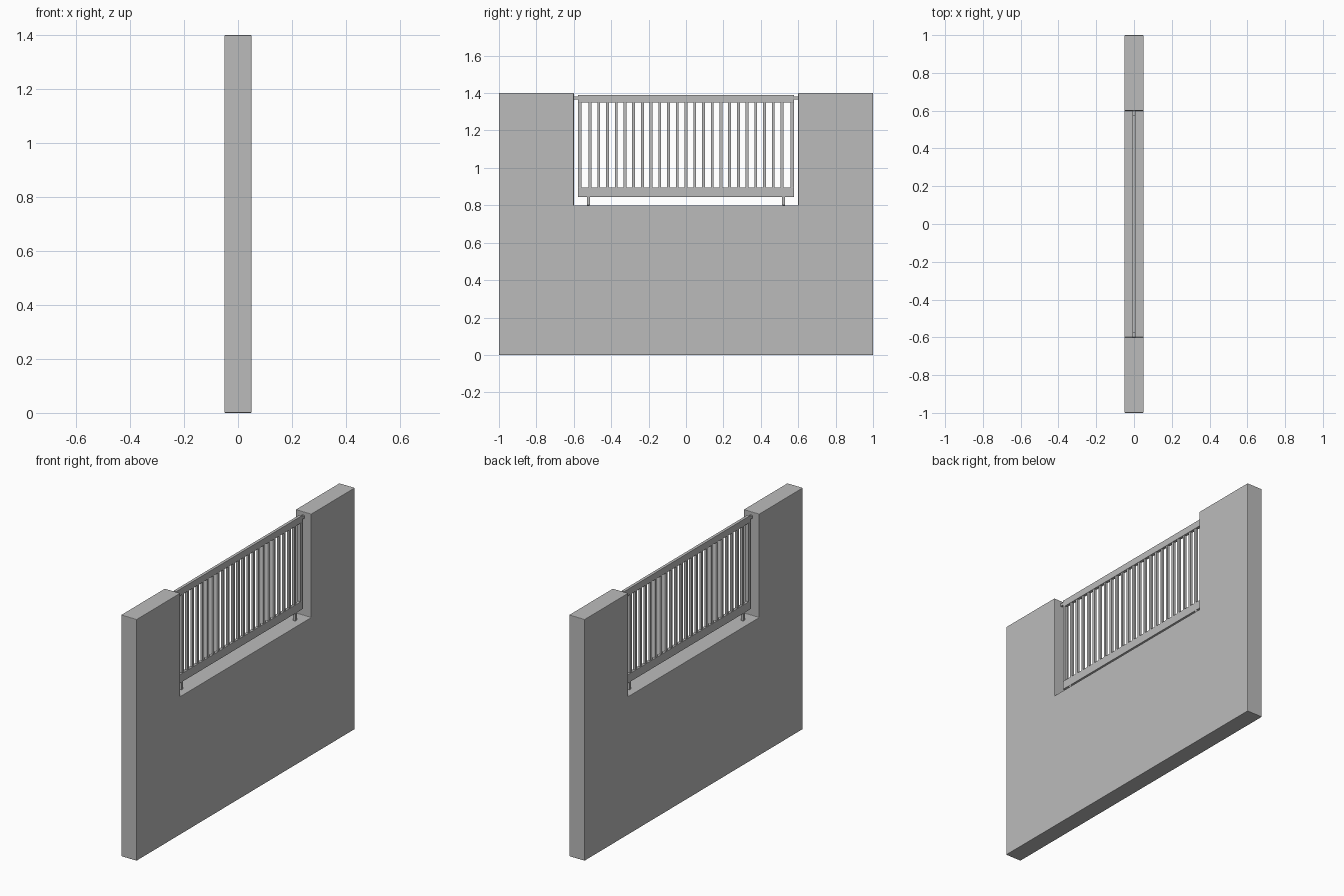
import bpy
import bmesh

if "Cube" in bpy.data.objects:
    bpy.data.objects.remove(bpy.data.objects["Cube"], do_unlink=True)

# One grey for everything
grey = bpy.data.materials.new("plain_grey")
grey.use_nodes = True
colour = (0.5, 0.5, 0.5, 1)
grey.diffuse_color = colour
grey.node_tree.nodes["Principled BSDF"].inputs["Base Color"].default_value = colour


def finish(name, bm, bevel=0):
    mesh = bpy.data.meshes.new(name)
    bmesh.ops.recalc_face_normals(bm, faces=bm.faces)
    bm.to_mesh(mesh)
    bm.free()
    mesh.materials.append(grey)
    obj = bpy.data.objects.new(name, mesh)
    bpy.context.collection.objects.link(obj)
    if bevel:
        mod = obj.modifiers.new("soft_edges", "BEVEL")
        mod.width = bevel
        mod.segments = 2
    return obj


def box(name, y0, y1, z0, z1, depth, bevel=0.002):
    bm = bmesh.new()
    bmesh.ops.create_cube(bm, size=1)
    for v in bm.verts:
        v.co.x *= depth
        v.co.y = y0 + (v.co.y + 0.5) * (y1 - y0)
        v.co.z = z0 + (v.co.z + 0.5) * (z1 - z0)
    return finish(name, bm, bevel)


# Wall slab with a notch in its top edge
HALF, NOTCH, SILL, TOP, THICK = 1.0, 0.6, 0.8, 1.4, 0.1
outline = [(-HALF, 0), (HALF, 0), (HALF, TOP), (NOTCH, TOP),
           (NOTCH, SILL), (-NOTCH, SILL), (-NOTCH, TOP), (-HALF, TOP)]
bm = bmesh.new()
face = bm.faces.new([bm.verts.new((-THICK / 2, y, z)) for y, z in outline])
extruded = bmesh.ops.extrude_face_region(bm, geom=[face])["geom"]
bmesh.ops.translate(bm, vec=(THICK, 0, 0),
                    verts=[g for g in extruded if isinstance(g, bmesh.types.BMVert)])
finish("wall", bm, 0.003)

# Railing frame
EDGE, INNER, DEPTH = 0.578, 0.56, 0.018
LOW, HIGH = 0.895, 1.35
box("top_rail", -EDGE, EDGE, HIGH, 1.39, DEPTH)
box("bottom_rail", -EDGE, EDGE, 0.845, LOW, DEPTH)
for side, label in ((-1, "front"), (1, "back")):
    y0, y1 = sorted((side * INNER, side * EDGE))
    box(label + "_stile", y0, y1, LOW, HIGH, DEPTH, 0)
    # Foot on the sill and peg into the wall
    foot = side * 0.522
    box(label + "_foot", foot - 0.008, foot + 0.008, SILL, 0.85, 0.016)
    y0, y1 = sorted((side * (EDGE - 0.002), side * NOTCH))
    box(label + "_peg", y0, y1, 1.365, 1.382, 0.016)

# Evenly spaced upright bars
GAPS = 24
for i in range(1, GAPS):
    y = -INNER + 2 * INNER * i / GAPS
    box("upright_bar", y - 0.0075, y + 0.0075, LOW, HIGH, 0.014, 0)
